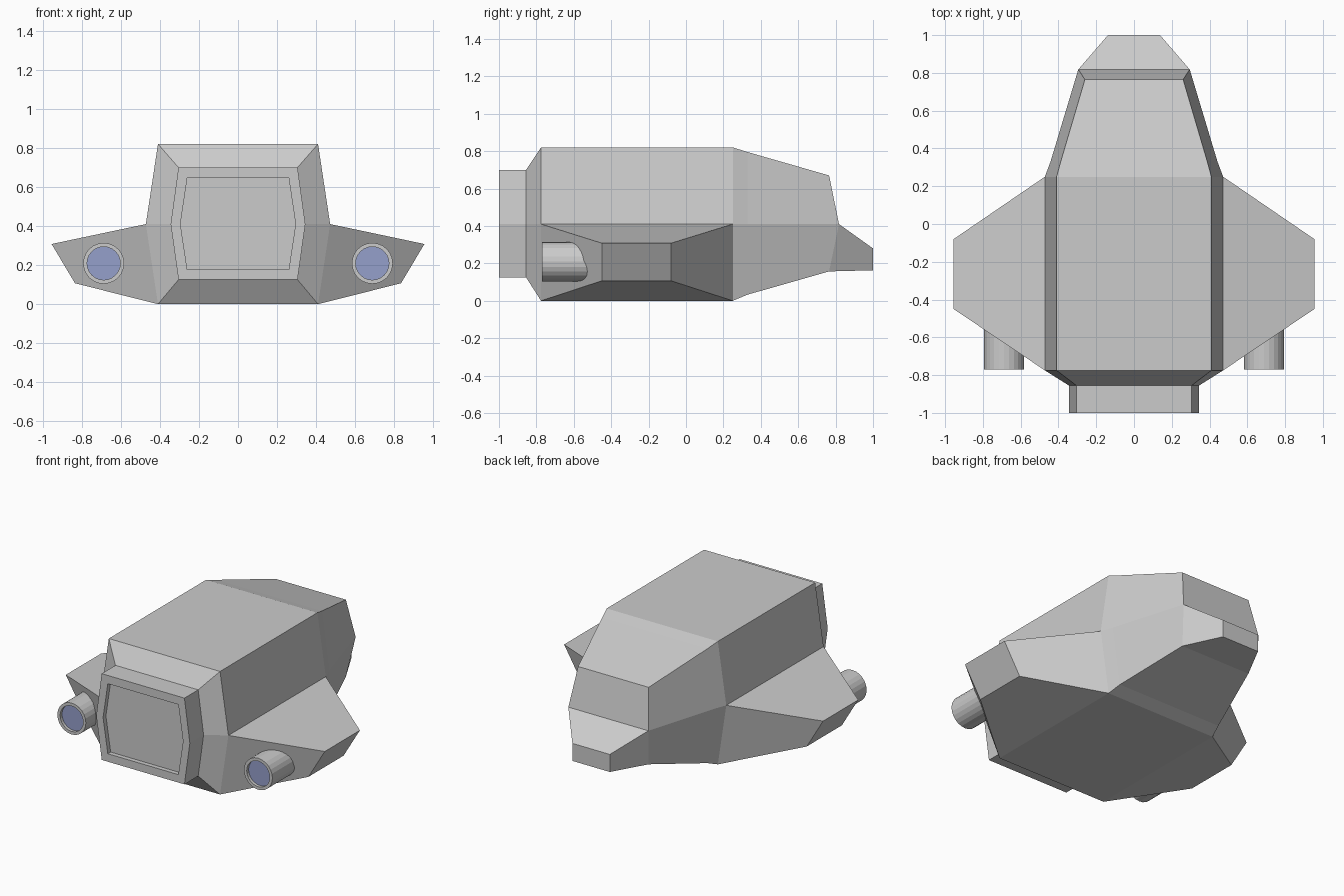
import bpy, bmesh, math
from mathutils import Matrix, Vector

if "Cube" in bpy.data.objects:
    bpy.data.objects.remove(bpy.data.objects["Cube"])


def material(name, rgb):
    m = bpy.data.materials.new(name)
    m.diffuse_color = (*rgb, 1)
    m.use_nodes = True
    m.node_tree.nodes["Principled BSDF"].inputs["Base Color"].default_value = m.diffuse_color
    return m


grey = material("hull_grey", (0.8, 0.8, 0.8))
dark = material("dark_grey", (0.53, 0.53, 0.53))
blue = material("engine_glow", (0.30, 0.35, 0.60))


def finish(bm, name, mats):
    bmesh.ops.recalc_face_normals(bm, faces=bm.faces)
    me = bpy.data.meshes.new(name)
    bm.to_mesh(me)
    bm.free()
    for m in mats:
        me.materials.append(m)
    ob = bpy.data.objects.new(name, me)
    bpy.context.collection.objects.link(ob)
    return ob


def pull(bm, face, targets):
    """Extrude a quad and move its corners to the targets (same corner order)."""
    moves = [(v.co.copy(), Vector(t)) for v, t in zip(face.verts, targets)]
    new = bmesh.ops.extrude_discrete_faces(bm, faces=[face])["faces"][0]
    for v in new.verts:
        v.co = min(moves, key=lambda m: (m[0] - v.co).length)[1]


# Hull: six-sided sections from the rear panel to the front,
# each given as top, middle and bottom corner (x, y, z)
def section(y, xt, xm, zt, zb, ym=None):
    return [(xt, y, zt), (xm, y if ym is None else ym, 0.41), (xt, y, zb)]


sections = [
    section(-0.97, 0.26, 0.295, 0.645, 0.178),
    section(-1.0, 0.26, 0.295, 0.645, 0.178),
    section(-1.0, 0.305, 0.345, 0.70, 0.125),
    section(-0.855, 0.305, 0.345, 0.70, 0.125),
    section(-0.775, 0.41, 0.472, 0.82, 0.0),
    section(0.25, 0.41, 0.472, 0.82, 0.0),
    section(0.33, 0.388, 0.442, 0.795, 0.033),
    section(0.765, 0.26, 0.295, 0.67, 0.157, ym=0.818),
]
bm = bmesh.new()
rings = []
for s in sections:
    pts = s + [(-x, y, z) for x, y, z in reversed(s)]
    rings.append([bm.verts.new(p) for p in pts])
wing_roots = {}
for i, (a, b) in enumerate(zip(rings, rings[1:])):
    for k in range(6):
        n = (k + 1) % 6
        f = bm.faces.new((a[k], a[n], b[n], b[k]))
        f.material_index = 1 if i == 5 else 0   # dark band
        if i == 4 and k in (1, 3):
            wing_roots[k] = f
bm.faces.new(rings[0]).material_index = 1       # dark rear panel
r = rings[-1]
bm.faces.new((r[0], r[1], r[4], r[5]))
nose = bm.faces.new((r[1], r[2], r[3], r[4]))
bmesh.ops.recalc_face_normals(bm, faces=bm.faces)

# Wings and nose pulled out of the hull faces
for f in wing_roots.values():
    targets = []
    for v in f.verts:
        side = math.copysign(1, v.co.x)
        y = -0.45 if v.co.y < 0 else -0.08
        x, z = (0.955, 0.308) if v.co.z > 0.2 else (0.835, 0.107)
        targets.append((side * x, y, z))
    pull(bm, f, targets)
pull(bm, nose, [(math.copysign(0.138, v.co.x), 1.0, 0.28 if v.co.z > 0.3 else 0.163)
                for v in nose.verts])
finish(bm, "ship_hull", [grey, dark])

# Engines: tubes with a recessed glowing disc at the rear
for side, label in ((-1, "left"), (1, "right")):
    bm = bmesh.new()
    bmesh.ops.create_cone(bm, cap_ends=True, segments=24, radius1=0.105,
                          radius2=0.105, depth=0.34)
    bmesh.ops.transform(bm, verts=bm.verts, matrix=Matrix.Translation(
        (side * 0.688, -0.60, 0.209)) @ Matrix.Rotation(math.pi / 2, 4, "X"))
    bm.normal_update()
    cap = min(bm.faces, key=lambda f: f.calc_center_median().y)
    bmesh.ops.inset_region(bm, faces=[cap], thickness=0.02)
    disc = bmesh.ops.extrude_discrete_faces(bm, faces=[cap])["faces"][0]
    bmesh.ops.translate(bm, verts=disc.verts, vec=(0, 0.02, 0))
    disc.material_index = 1
    finish(bm, label + "_engine", [grey, blue])
